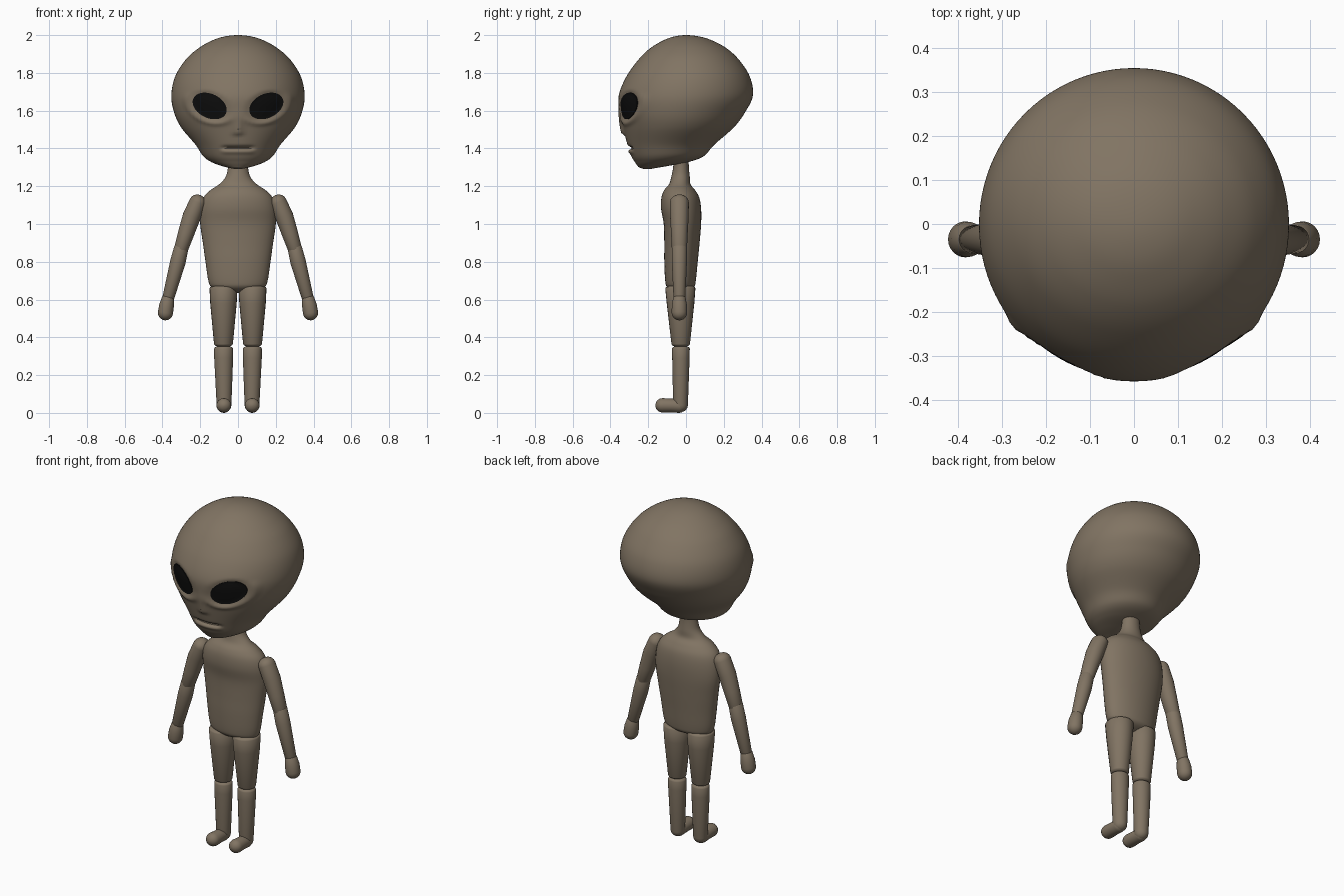
import bpy, bmesh, math
from mathutils import Vector
from mathutils.bvhtree import BVHTree

if "Cube" in bpy.data.objects:
    bpy.data.objects.remove(bpy.data.objects["Cube"])


def material(name, rgb):
    m = bpy.data.materials.new(name)
    m.diffuse_color = (*rgb, 1)
    m.use_nodes = True
    m.node_tree.nodes["Principled BSDF"].inputs["Base Color"].default_value = m.diffuse_color
    return m


SKIN = material("brown_skin", (0.22, 0.175, 0.125))
BLACK = material("eye_black", (0.004, 0.004, 0.004))


def make(name, verts, faces, mat):
    me = bpy.data.meshes.new(name)
    me.from_pydata(verts, [], faces)
    bm = bmesh.new()
    bm.from_mesh(me)
    bmesh.ops.recalc_face_normals(bm, faces=bm.faces)
    bm.to_mesh(me)
    bm.free()
    for p in me.polygons:
        p.use_smooth = True
    me.set_sharp_from_angle(angle=math.radians(50))
    me.materials.append(mat)
    ob = bpy.data.objects.new(name, me)
    bpy.context.collection.objects.link(ob)
    return ob


def skin_rings(rings, start, end):
    """Join equal rings with quads and close both ends at a point."""
    n = len(rings[0])
    verts = [v for r in rings for v in r] + [start, end]
    a, b = len(verts) - 2, len(verts) - 1
    last = (len(rings) - 1) * n
    faces = []
    for j in range(n):
        k = (j + 1) % n
        faces += [(a, k, j), (b, last + j, last + k)]
        for i in range(len(rings) - 1):
            faces.append((i * n + j, i * n + k, i * n + n + k, i * n + n + j))
    return verts, faces


def spline(profile, steps):
    """Smooth (z, half width, front y, back y) profile, closed round at its poles."""
    flip = lambda p: (p[0], -p[1], p[3], p[2])
    pts = [flip(profile[1])] + profile + [flip(profile[-2])]
    out = []
    for i in range(1, len(pts) - 2):
        for s in range(steps):
            t = s / steps
            out.append([0.5 * (2 * b + (c - a) * t + (2 * a - 5 * b + 4 * c - d) * t * t
                               + (3 * b - a - 3 * c + d) * t ** 3)
                        for a, b, c, d in zip(*pts[i - 1:i + 3])])
    return out[1:]


def loft(profile, steps, segs):
    rings = []
    for z, w, f, b in spline(profile, steps):
        ring = []
        for j in range(segs):
            t = math.tau * j / segs
            ring.append(Vector((w * math.cos(t), (f + b) / 2 + (b - f) / 2 * math.sin(t), z)))
        rings.append(ring)
    pole = lambda p: Vector((0, p[2], p[0]))
    return skin_rings(rings, pole(profile[0]), pole(profile[-1]))


def tube(name, path, radii, domes=(0.5, 0.5), segs=24):
    """Round limb along a path with domed ends; radii are (across, depth)."""
    pts = [Vector(p) for p in path]
    n = len(pts)
    tan = [(pts[min(i + 1, n - 1)] - pts[max(i - 1, 0)]).normalized() for i in range(n)]
    steps = [math.radians(a) for a in (80, 60, 40, 20)]
    stations = []
    for a in steps:
        stations.append((pts[0] - tan[0] * radii[0][0] * domes[0] * math.sin(a),
                         tan[0], radii[0], math.cos(a)))
    stations += [(pts[i], tan[i], radii[i], 1) for i in range(n)]
    for a in reversed(steps):
        stations.append((pts[-1] + tan[-1] * radii[-1][0] * domes[1] * math.sin(a),
                         tan[-1], radii[-1], math.cos(a)))
    rings = []
    for c, t, r, k in stations:
        u = Vector((1, 0, 0)) if abs(t.x) < 0.01 else Vector((0, 1, 0)).cross(t).normalized()
        v = t.cross(u)
        rings.append([c + u * r[0] * k * math.cos(math.tau * j / segs)
                      + v * r[1] * k * math.sin(math.tau * j / segs) for j in range(segs)])
    start = pts[0] - tan[0] * radii[0][0] * domes[0]
    end = pts[-1] + tan[-1] * radii[-1][0] * domes[1]
    return make(name, *skin_rings(rings, start, end), SKIN)


def smooth(a, b, x):
    t = min(max((x - a) / (b - a), 0), 1)
    return t * t * (3 - 2 * t)


# Head: lofted skull, then sockets, nose and mouth pressed into the face
EYE_X, EYE_Z, EYE_U, EYE_V, TILT = 0.15, 1.625, 0.095, 0.064, math.radians(25)
head_profile = [
    (1.29, 0, -0.205, -0.205), (1.298, 0.05, -0.245, -0.15), (1.31, 0.095, -0.258, -0.08),
    (1.33, 0.145, -0.272, 0.02), (1.36, 0.185, -0.29, 0.095), (1.42, 0.225, -0.31, 0.15),
    (1.51, 0.3, -0.333, 0.252), (1.59, 0.338, -0.352, 0.312), (1.68, 0.353, -0.356, 0.354),
    (1.78, 0.333, -0.316, 0.338), (1.87, 0.277, -0.252, 0.28), (1.93, 0.21, -0.19, 0.215),
    (1.97, 0.14, -0.124, 0.142), (1.992, 0.075, -0.065, 0.075), (2.0, 0, 0, 0)]
verts, faces = loft(head_profile, 10, 96)
for v in verts:
    if v.y > -0.1:
        continue
    dx, dz, x = abs(v.x) - EYE_X, v.z - EYE_Z, abs(v.x)
    d = math.hypot((dx * math.cos(TILT) + dz * math.sin(TILT)) / EYE_U,
                   (dz * math.cos(TILT) - dx * math.sin(TILT)) / EYE_V)
    off = -0.011 * (1 - smooth(0.9, 1.25, d))
    off += 0.007 * math.exp(-((d - 1.35) / 0.15) ** 2) * smooth(0.03, -0.03, dz - dx * 0.5)
    off += 0.017 * math.exp(-(x / 0.022) ** 2) * smooth(1.64, 1.49, v.z) * smooth(1.462, 1.485, v.z)
    lips = 1 - smooth(0.06, 0.1, x)
    off -= 0.018 * lips * math.exp(-((v.z - 1.403) / 0.009) ** 2)
    off += 0.006 * lips * math.exp(-((v.z - 1.382) / 0.012) ** 2)
    v += Vector((v.x, v.y + 0.02, 0)).normalized() * off
make("head", verts, faces, SKIN)
face_tree = BVHTree.FromPolygons(verts, faces)

# Torso with neck
torso_profile = [
    (1.4, 0, -0.025, -0.025), (1.39, 0.045, -0.06, 0.01), (1.3, 0.053, -0.068, 0.015),
    (1.25, 0.065, -0.078, 0.02), (1.21, 0.1, -0.09, 0.024), (1.18, 0.145, -0.115, 0.048),
    (1.14, 0.183, -0.13, 0.07), (1.08, 0.2, -0.132, 0.08), (1.0, 0.2, -0.118, 0.08),
    (0.9, 0.186, -0.115, 0.072), (0.8, 0.172, -0.115, 0.062), (0.7, 0.157, -0.11, 0.052),
    (0.665, 0.138, -0.1, 0.042), (0.645, 0.08, -0.07, 0.01), (0.635, 0, -0.03, -0.03)]
make("torso", *loft(torso_profile, 5, 40), SKIN)

for side, s in (("left", 1), ("right", -1)):
    # Eye: black tilted oval laid onto the face
    ev, rings, n = [], 8, 36
    for i in range(rings + 2):
        r = max(min(i / rings, 1), 0.01)
        for j in range(n):
            a = math.tau * j / n
            u, w = EYE_U * r * math.cos(a), EYE_V * r * math.sin(a)
            x = s * (EYE_X + u * math.cos(TILT) - w * math.sin(TILT))
            z = EYE_Z + u * math.sin(TILT) + w * math.cos(TILT)
            hit = face_tree.ray_cast(Vector((x, -1, z)), Vector((0, 1, 0)))[0]
            ev.append(hit + Vector((0, -0.004 if i <= rings else 0.004, 0)))
    ef = [tuple(range(n))] + [(i * n + j, i * n + (j + 1) % n, (i + 1) * n + (j + 1) % n,
                               (i + 1) * n + j) for i in range(rings + 1) for j in range(n)]
    make(side + "_eye", ev, ef, BLACK)

    # Arm
    y = -0.035
    tube(side + "_upper_arm",
         [(s * 0.213, y, 1.115), (s * 0.245, y, 1.04), (s * 0.275, y, 0.95), (s * 0.302, y, 0.865)],
         [(0.045, 0.05), (0.048, 0.049), (0.043, 0.044), (0.037, 0.04)], (0.9, 0.4))
    tube(side + "_forearm",
         [(s * 0.3, y, 0.875), (s * 0.318, y, 0.8), (s * 0.37, y, 0.605)],
         [(0.038, 0.04), (0.041, 0.04), (0.031, 0.031)], (0.4, 0.3))
    tube(side + "_hand",
         [(s * 0.37, y, 0.61), (s * 0.378, y, 0.57), (s * 0.384, y, 0.53)],
         [(0.032, 0.033), (0.039, 0.04), (0.04, 0.041)], (0.3, 1.0))

    # Leg
    tube(side + "_thigh",
         [(s * 0.077, -0.03, 0.66), (s * 0.077, -0.029, 0.58), (s * 0.077, -0.028, 0.365)],
         [(0.074, 0.08), (0.07, 0.073), (0.05, 0.049)], (0.25, 0.35))
    tube(side + "_shin",
         [(s * 0.076, -0.027, 0.34), (s * 0.076, -0.027, 0.29), (s * 0.074, -0.029, 0.045)],
         [(0.05, 0.047), (0.05, 0.046), (0.039, 0.039)], (0.35, 0.95))
    tube(side + "_foot",
         [(s * 0.075, -0.035, 0.041), (s * 0.075, -0.08, 0.043), (s * 0.075, -0.125, 0.044)],
         [(0.037, 0.037), (0.037, 0.036), (0.039, 0.038)], (0.9, 0.95))

# Rest the feet on the ground
low = min(v.co.z for o in bpy.data.objects for v in o.data.vertices)
for o in bpy.data.objects:
    if "foot" in o.name or "shin" in o.name:
        for v in o.data.vertices:
            v.co.z -= low * (1 - smooth(0.05, 0.3, v.co.z))
